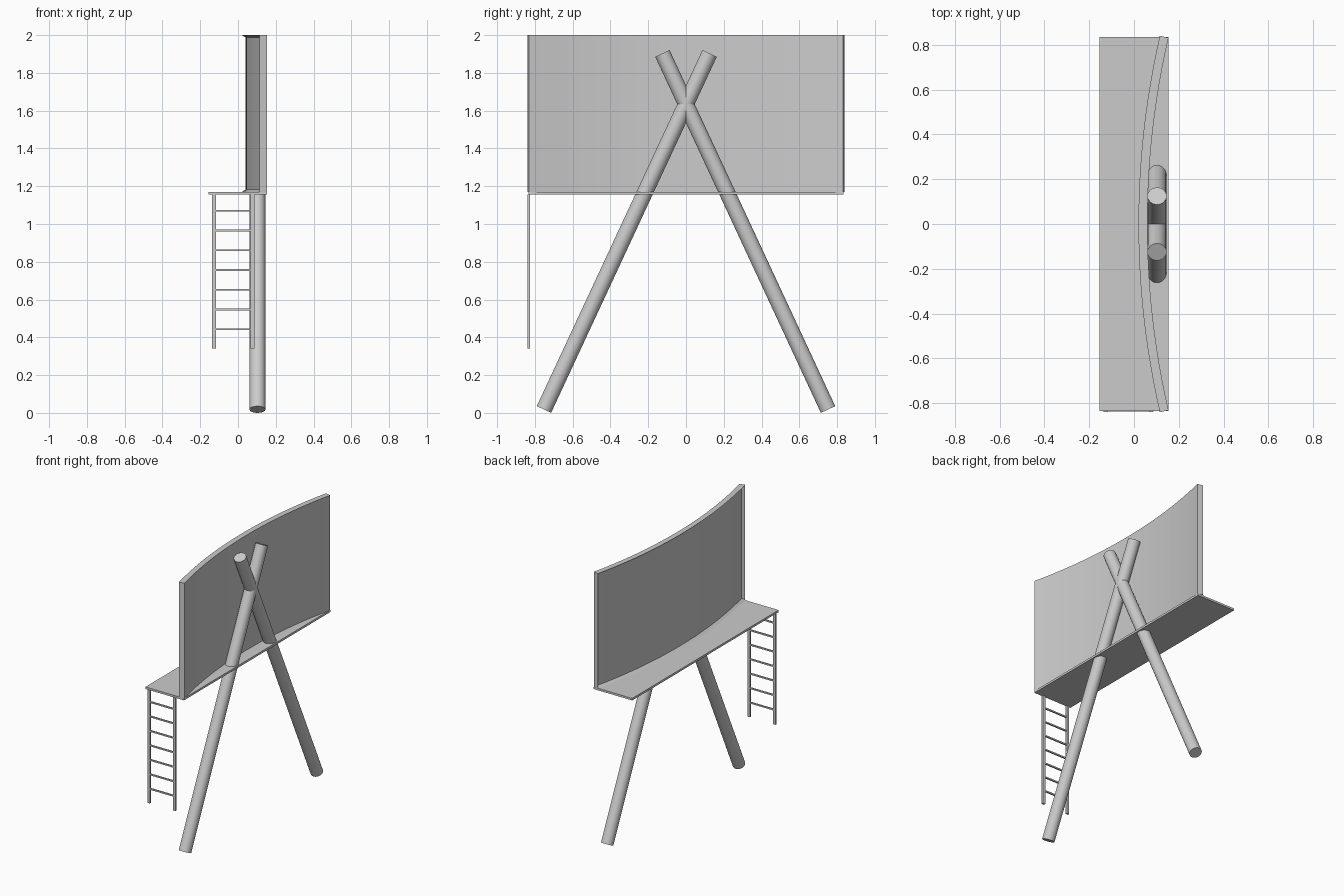
import bpy, bmesh, math
from mathutils import Vector

if "Cube" in bpy.data.objects:
    bpy.data.objects.remove(bpy.data.objects["Cube"])

grey = bpy.data.materials.new("painted_grey")
grey.use_nodes = True
grey.diffuse_color = (0.6, 0.6, 0.6, 1)
grey.node_tree.nodes["Principled BSDF"].inputs["Base Color"].default_value = grey.diffuse_color


def finish(name, bm):
    bmesh.ops.recalc_face_normals(bm, faces=bm.faces)
    mesh = bpy.data.meshes.new(name)
    bm.to_mesh(mesh)
    bm.free()
    mesh.materials.append(grey)
    obj = bpy.data.objects.new(name, mesh)
    bpy.context.collection.objects.link(obj)
    return obj


def box(name, low, high):
    low, high = Vector(low), Vector(high)
    bm = bmesh.new()
    bmesh.ops.create_cube(bm, size=1)
    bmesh.ops.scale(bm, vec=high - low, verts=bm.verts)
    bmesh.ops.translate(bm, vec=(low + high) / 2, verts=bm.verts)
    return finish(name, bm)


def pole(name, start, end, radius):
    start, end = Vector(start), Vector(end)
    bm = bmesh.new()
    bmesh.ops.create_cone(bm, cap_ends=True, segments=32, radius1=radius,
                          radius2=radius, depth=(end - start).length)
    obj = finish(name, bm)
    obj.location = (start + end) / 2
    obj.rotation_euler = (end - start).to_track_quat("Z", "Y").to_euler()
    bpy.ops.object.select_all(action="DESELECT")
    obj.select_set(True)
    bpy.context.view_layer.objects.active = obj
    bpy.ops.object.shade_smooth_by_angle(angle=math.radians(40))
    return obj


# Curved board: a swept arc whose convex face is inset to leave a thin frame
def curved_board(name, centre_x, outer, inner, half_angle, z0, z1, steps=24):
    bm = bmesh.new()
    rings = []
    for i in range(steps + 1):
        a = half_angle * (2 * i / steps - 1)
        rings.append([bm.verts.new((centre_x - r * math.cos(a), r * math.sin(a), z))
                      for r, z in ((outer, z0), (outer, z1), (inner, z1), (inner, z0))])
    screen = []
    for a, b in zip(rings, rings[1:]):
        for k in range(4):
            n = (k + 1) % 4
            face = bm.faces.new((a[k], a[n], b[n], b[k]))
            if k == 0:
                screen.append(face)
    bm.faces.new(rings[0])
    bm.faces.new(rings[-1])
    bmesh.ops.recalc_face_normals(bm, faces=bm.faces)
    bmesh.ops.inset_region(bm, faces=screen, thickness=0.012, use_even_offset=True)
    # Push the screen back toward the arc centre
    for v in {v for f in screen for v in f.verts}:
        flat = Vector((v.co.x - centre_x, v.co.y, 0))
        v.co -= flat.normalized() * 0.02
    return finish(name, bm)


curved_board("curved_board", 3.78, 3.76, 3.72, 0.2253, 1.17, 2.0)

# Walkway under the board
box("walkway", (-0.155, -0.835, 1.155), (0.153, 0.835, 1.17))

# Crossed support poles
for side, label in ((-1, "front"), (1, "back")):
    pole(label + "_support_pole", (0.103, side * 0.752, 0.018),
         (0.103, -side * 0.125, 1.903), 0.042)

# Ladder hanging from the walkway end
for x, label in ((-0.127, "right"), (0.077, "left")):
    box(label + "_ladder_rail", (x - 0.01, -0.839, 0.34), (x + 0.01, -0.825, 1.157))
for i in range(7):
    z = 0.443 + i * 0.1045
    box(f"ladder_rung_{i + 1}", (-0.12, -0.837, z - 0.005), (0.07, -0.827, z + 0.005))
